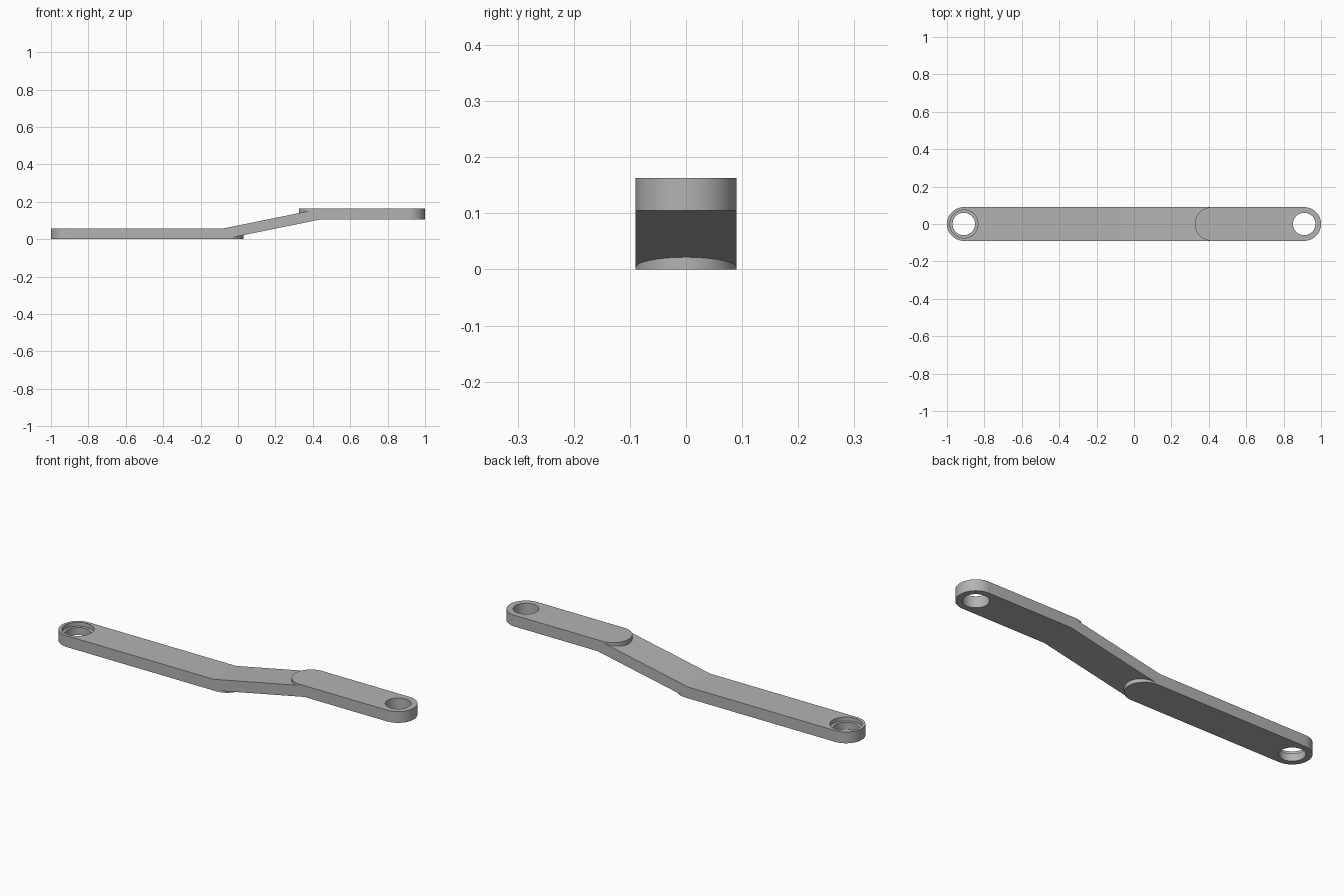
import bpy, bmesh, math

if "Cube" in bpy.data.objects:
    bpy.data.objects.remove(bpy.data.objects["Cube"])

R = 0.09          # half width of the bar
HOLE = 0.06       # pin hole radius
SEG = 32          # segments per half circle

grey = bpy.data.materials.new("grey_metal")
grey.diffuse_color = (0.45, 0.45, 0.45, 1)
grey.use_nodes = True
grey.node_tree.nodes["Principled BSDF"].inputs["Base Color"].default_value = grey.diffuse_color


def prism(name, points, offset):
    """Extrude a closed outline of 3D points along offset."""
    bm = bmesh.new()
    face = bm.faces.new([bm.verts.new(p) for p in points])
    new = bmesh.ops.extrude_face_region(bm, geom=[face])["geom"]
    bmesh.ops.translate(bm, vec=offset,
                        verts=[v for v in new if isinstance(v, bmesh.types.BMVert)])
    bmesh.ops.recalc_face_normals(bm, faces=bm.faces)
    mesh = bpy.data.meshes.new(name)
    bm.to_mesh(mesh)
    bm.free()
    mesh.materials.append(grey)
    obj = bpy.data.objects.new(name, mesh)
    bpy.context.collection.objects.link(obj)
    return obj


def arc(cx, r, start, n, sweep, z):
    return [(cx + r * math.cos(start + sweep * i / n),
             r * math.sin(start + sweep * i / n), z) for i in range(n + 1)]


def slab(name, x0, x1, z0, z1):
    """Flat bar with rounded ends."""
    pts = (arc(x1 - R, R, -math.pi / 2, SEG, math.pi, z0)
           + arc(x0 + R, R, math.pi / 2, SEG, math.pi, z0))
    return prism(name, pts, (0, 0, z1 - z0))


def drill(obj, x, r, z0, z1):
    """Cut a round vertical hole."""
    cutter = prism("hole_cutter", arc(x, r, 0, 2 * SEG, 2 * math.pi, z0)[:-1],
                   (0, 0, z1 - z0))
    cutter.hide_render = True
    mod = obj.modifiers.new("hole", "BOOLEAN")
    mod.operation, mod.solver, mod.object = "DIFFERENCE", "EXACT", cutter
    bpy.context.view_layer.objects.active = obj
    bpy.ops.object.modifier_apply(modifier=mod.name)
    bpy.data.objects.remove(cutter)


# Lower bar with a stepped pin hole
lower = slab("lower_bar", -1.0, 0.03, 0.0, 0.058)
drill(lower, -0.91, HOLE, -0.1, 0.2)
drill(lower, -0.91, 0.075, 0.038, 0.2)

# Upper bar with a plain pin hole
upper = slab("upper_bar", 0.325, 1.0, 0.105, 0.163)
drill(upper, 0.91, HOLE, -0.1, 0.3)

# Sloped bar joining the two
ramp = prism("sloped_link",
             [(-0.075, -R, 0.0005), (0.44, -R, 0.105),
              (0.44, -R, 0.1625), (-0.075, -R, 0.058)], (0, 2 * R, 0))

# Smooth round walls, sharp edges
for obj in (lower, upper, ramp):
    bpy.ops.object.select_all(action="DESELECT")
    obj.select_set(True)
    bpy.context.view_layer.objects.active = obj
    bpy.ops.object.shade_smooth_by_angle(angle=math.radians(30))
